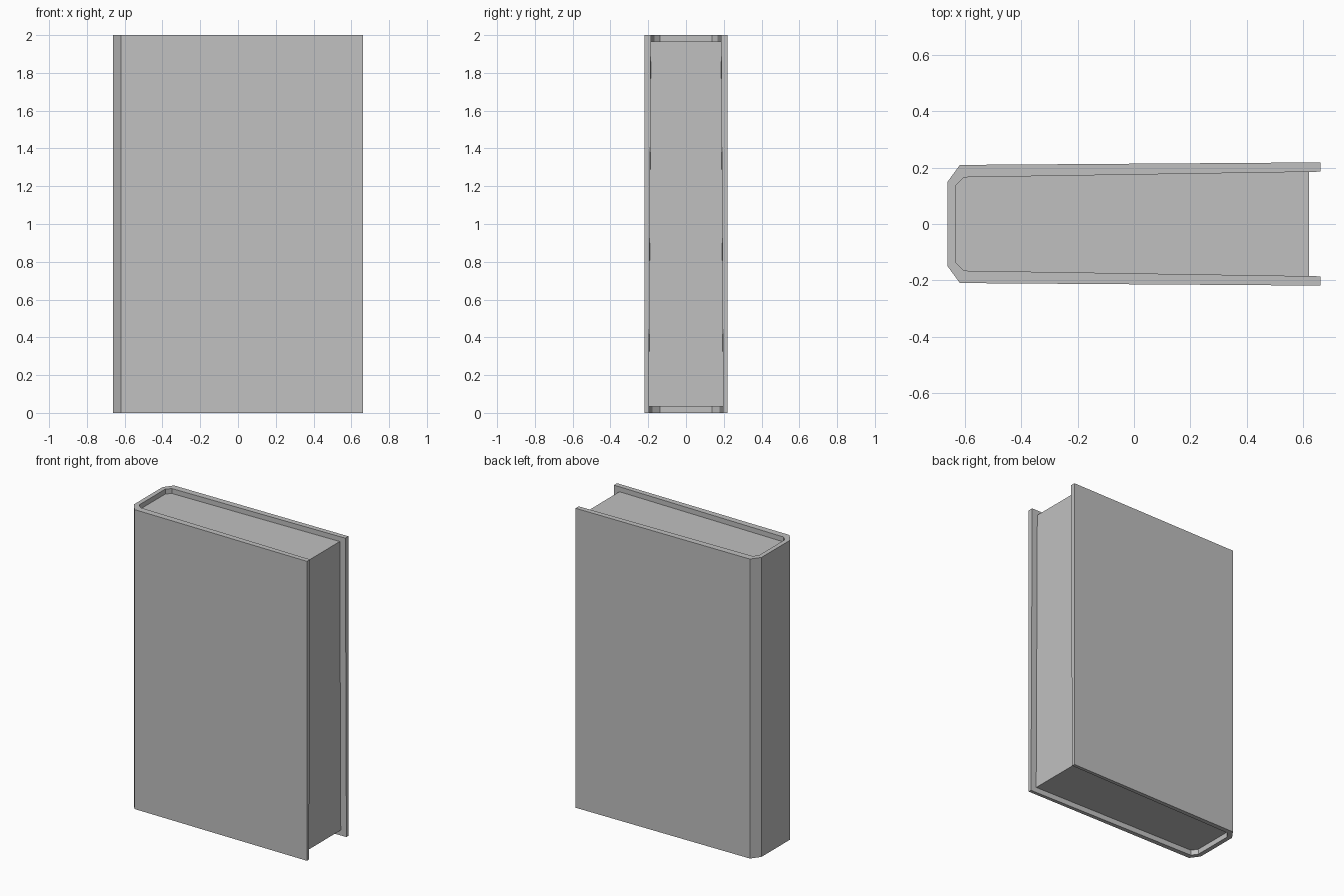
import bpy

old = bpy.data.objects.get("Cube")
if old:
    bpy.data.objects.remove(old, do_unlink=True)

HEIGHT = 2.0

# Single flat grey
grey = bpy.data.materials.new("plain_grey")
grey.use_nodes = True
colour = (0.53, 0.53, 0.53, 1)
grey.diffuse_color = colour
grey.node_tree.nodes["Principled BSDF"].inputs["Base Color"].default_value = colour


def mirrored(half):
    """Open outline running from the back edge, round the spine, to the front edge."""
    return half + [(x, -y) for x, y in reversed(half)]


def inner_half(z, edge_x, grow=0.0):
    """Inside of the cover; the boards thin slightly towards the bottom."""
    t = 0.011 * (1 - z / HEIGHT) + grow
    return [(edge_x, 0.186 + t), (-0.605, 0.166 + t), (-0.633 - grow, 0.137)]


def loft(name, low, high, z0, z1):
    """Solid between two matching outlines."""
    n = len(low)
    verts = [(x, y, z0) for x, y in low] + [(x, y, z1) for x, y in high]
    faces = [(i, (i + 1) % n, n + (i + 1) % n, n + i) for i in range(n)]
    faces += [tuple(reversed(range(n))), tuple(range(n, 2 * n))]
    mesh = bpy.data.meshes.new(name)
    mesh.from_pydata(verts, [], faces)
    mesh.materials.append(grey)
    obj = bpy.data.objects.new(name, mesh)
    bpy.context.collection.objects.link(obj)
    return obj


# Wrap-around cover with chamfered spine
outer = mirrored([(0.663, 0.219), (-0.619, 0.21), (-0.663, 0.15)])


def cover_outline(z):
    return outer + list(reversed(mirrored(inner_half(z, 0.663))))


loft("cover", cover_outline(0), cover_outline(HEIGHT), 0, HEIGHT)

# Page block set back from the cover edges, bedded slightly into the boards
bottom, top = 0.035, 1.967
loft("pages",
     mirrored(inner_half(bottom, 0.622, 0.002)),
     mirrored(inner_half(top, 0.622, 0.002)), bottom, top)
